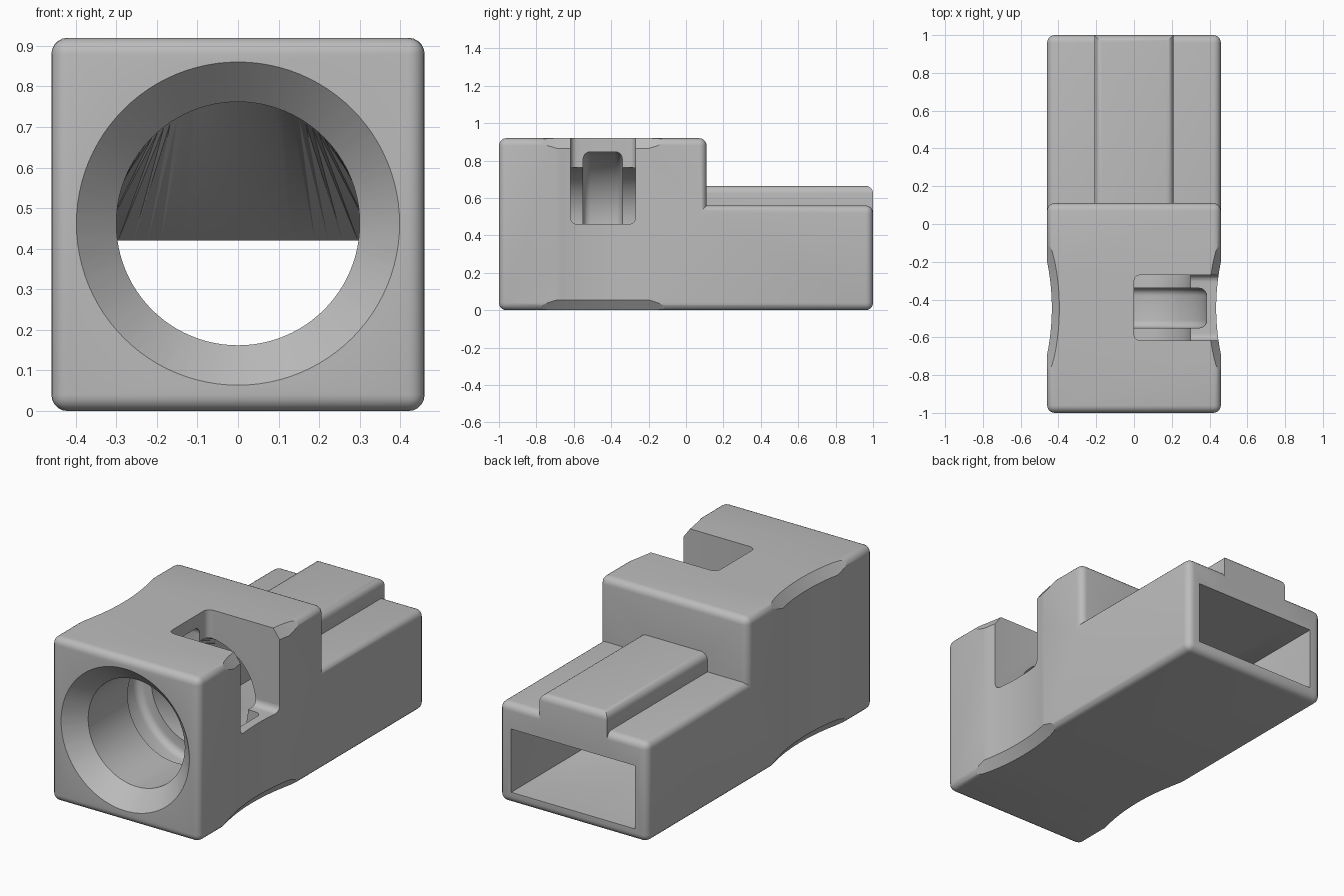
import bpy, bmesh, math
from mathutils import Matrix

if "Cube" in bpy.data.objects:
    bpy.data.objects.remove(bpy.data.objects["Cube"], do_unlink=True)

W, H = 0.46, 0.92        # half width, full height
STEP_Y, STEP_Z = 0.11, 0.56
FILLET = 0.04
AXIS_Z = 0.462           # height of the bore axis

grey = bpy.data.materials.new("plain_grey")
grey.use_nodes = True
COLOUR = (0.5, 0.5, 0.5, 1)
grey.diffuse_color = COLOUR
grey.node_tree.nodes["Principled BSDF"].inputs["Base Color"].default_value = COLOUR


def finish(bm, name, cutter=True):
    bmesh.ops.recalc_face_normals(bm, faces=bm.faces)
    mesh = bpy.data.meshes.new(name)
    bm.to_mesh(mesh)
    bm.free()
    mesh.materials.append(grey)
    obj = bpy.data.objects.new(name, mesh)
    bpy.context.collection.objects.link(obj)
    obj.hide_render = cutter
    return obj


def bevel(bm, edges, width, segments=5):
    bmesh.ops.bevel(bm, geom=edges, offset=width, segments=segments,
                    profile=0.5, affect='EDGES')


def box(lo, hi):
    bm = bmesh.new()
    bmesh.ops.create_cube(bm, size=1)
    for v in bm.verts:
        v.co = [a + (b - a) * (c + 0.5) for a, b, c in zip(lo, hi, v.co)]
    return bm


def loft(rings):
    """Closed solid through rings with equal point counts."""
    bm = bmesh.new()
    loops = [[bm.verts.new(p) for p in ring] for ring in rings]
    n = len(loops[0])
    for a, b in zip(loops, loops[1:]):
        for i in range(n):
            j = (i + 1) % n
            bm.faces.new((a[i], a[j], b[j], b[i]))
    bm.faces.new(loops[0])
    bm.faces.new(loops[-1])
    bmesh.ops.triangulate(bm, faces=bm.faces[:])
    return bm


def angles(n):
    return [math.tau * i / n for i in range(n)]


def circle_y(y, r, n=96):
    return [(r * math.cos(t), y, AXIS_Z + r * math.sin(t)) for t in angles(n)]


def rect_y(y, half_x, z0, z1, n=96):
    ring = []
    for t in angles(n):
        c, s = math.cos(t), math.sin(t)
        m = max(abs(c), abs(s))
        ring.append((half_x * c / m, y, (z0 + z1) / 2 + (z1 - z0) / 2 * s / m))
    return ring


def combine(target, tool, operation):
    mod = target.modifiers.new("combine", 'BOOLEAN')
    mod.object, mod.operation, mod.solver = tool, operation, 'EXACT'
    bpy.context.view_layer.objects.active = target
    bpy.ops.object.modifier_apply(modifier=mod.name)
    bpy.data.objects.remove(tool, do_unlink=True)


# Stepped body with rounded outer edges
bm = bmesh.new()
side = [(-1, 0), (1, 0), (1, STEP_Z), (STEP_Y, STEP_Z), (STEP_Y, H), (-1, H)]
face = bm.faces.new([bm.verts.new((-W, y, z)) for y, z in side])
ext = bmesh.ops.extrude_face_region(bm, geom=[face])
bmesh.ops.translate(bm, vec=(2 * W, 0, 0),
                    verts=[g for g in ext["geom"] if isinstance(g, bmesh.types.BMVert)])
bmesh.ops.recalc_face_normals(bm, faces=bm.faces)
bevel(bm, [e for e in bm.edges if e.is_convex], FILLET)
body = finish(bm, "connector_housing", cutter=False)

# Raised strip along the rear top
bm = box((-0.21, 0, 0.45), (0.21, 1, 0.665))
bevel(bm, [e for e in bm.edges if all(v.co.z > 0.6 for v in e.verts)], FILLET)
combine(body, finish(bm, "top_strip"), 'UNION')

# Shallow finger scallops with flared ends on both sides
for sign in (-1, 1):
    rings = [[(sign * 1.645 + r * math.cos(t), -0.445 + r * math.sin(t), z)
              for t in angles(240)]
             for z, r in ((-0.05, 1.25), (0, 1.25), (0.055, 1.21),
                          (H - 0.055, 1.21), (H, 1.25), (H + 0.05, 1.25))]
    combine(body, finish(loft(rings), "scallop_cutter"), 'DIFFERENCE')

# Flared round bore that blends into the rectangular rear cavity
bore = loft([circle_y(-1.02, 0.418), circle_y(-0.9, 0.3), circle_y(-0.22, 0.3),
             rect_y(0.37, 0.385, 0.065, 0.42), rect_y(1.02, 0.385, 0.065, 0.42)])
combine(body, finish(bore, "bore_cutter"), 'DIFFERENCE')

# Ring groove inside the bore, with rounded outer corners
steps = [math.pi / 2 * i / 5 for i in range(6)]
R, r = 0.385, FILLET
half = [(-0.55 + r - r * math.cos(a), R - r + r * math.sin(a)) for a in steps]
profile = half + [(-0.89 - y, q) for y, q in reversed(half)]
groove = loft([circle_y(y, q) for y, q in profile])
combine(body, finish(groove, "groove_cutter"), 'DIFFERENCE')

# Access notch open to the top and the left side
bm = box((0, -0.617, 0.46), (0.8, -0.27, 1.2))
bevel(bm, bm.edges[:], 0.035)
combine(body, finish(bm, "notch_cutter"), 'DIFFERENCE')

# Smooth rounded areas, keep hard edges
bpy.ops.object.select_all(action='DESELECT')
body.select_set(True)
bpy.context.view_layer.objects.active = body
bpy.ops.object.shade_smooth_by_angle(angle=math.radians(25))
